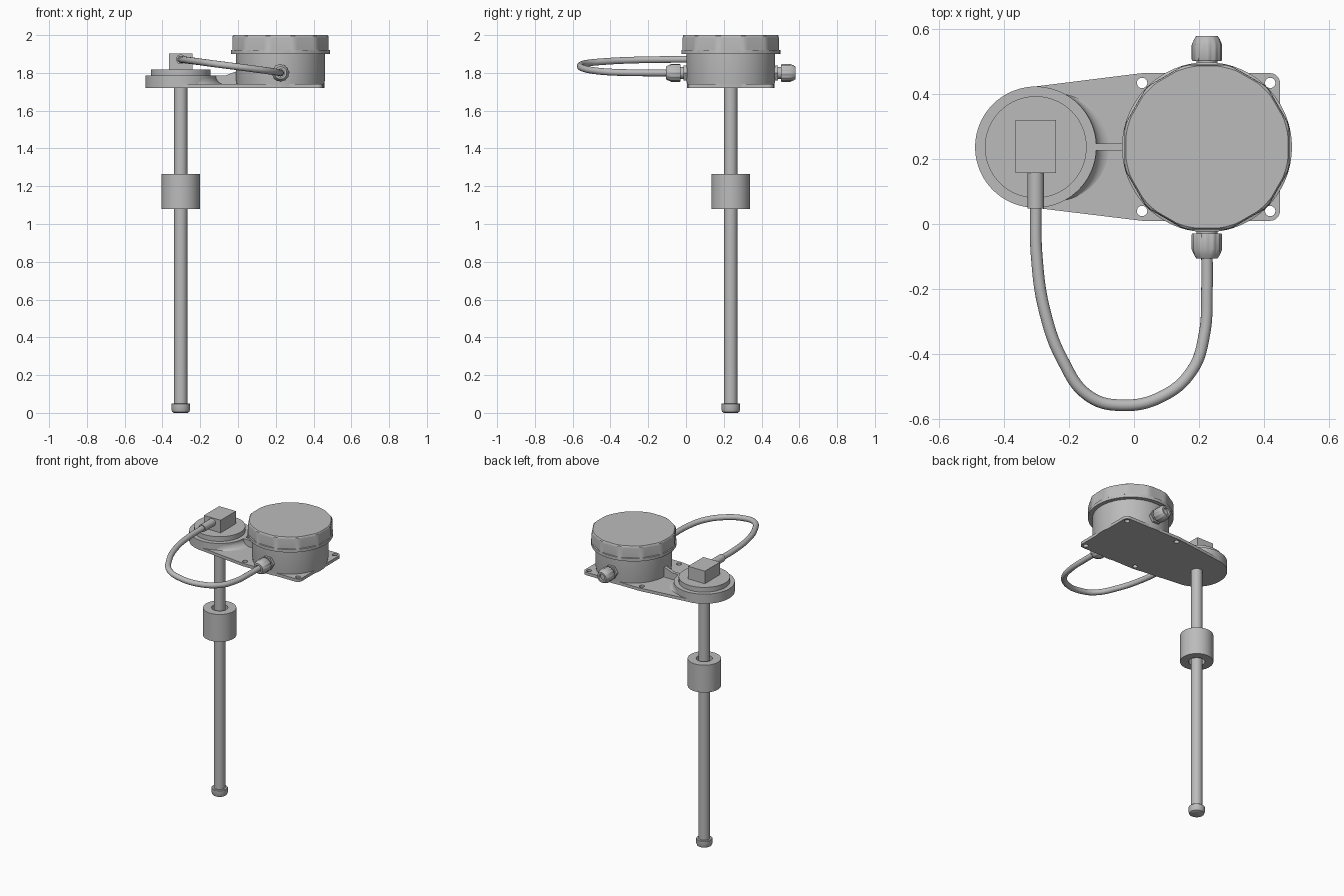
import bpy, bmesh
from math import pi, sin, cos, radians
from mathutils import Matrix, Vector

if "Cube" in bpy.data.objects:
    bpy.data.objects.remove(bpy.data.objects["Cube"], do_unlink=True)

grey = bpy.data.materials.new("plain grey")
grey.use_nodes = True
grey.diffuse_color = (0.5, 0.5, 0.5, 1)
grey.node_tree.nodes["Principled BSDF"].inputs["Base Color"].default_value = (0.5, 0.5, 0.5, 1)

ROD = Vector((-0.303, 0.237, 0))
HOUSING = Vector((0.225, 0.237, 0))
PLATE_Z = (1.72, 1.74)
HOLES = [(x, y) for x in (0.025, 0.42) for y in (0.04, 0.435)]


def finish(name, bm, matrix=Matrix(), smooth=True):
    """Turn a bmesh into a named, shaded object."""
    bmesh.ops.recalc_face_normals(bm, faces=bm.faces)
    mesh = bpy.data.meshes.new(name)
    bm.to_mesh(mesh)
    bm.free()
    mesh.transform(matrix)
    obj = bpy.data.objects.new(name, mesh)
    bpy.context.collection.objects.link(obj)
    mesh.materials.append(grey)
    if smooth:
        bpy.ops.object.select_all(action='DESELECT')
        obj.select_set(True)
        bpy.context.view_layer.objects.active = obj
        bpy.ops.object.shade_smooth_by_angle(angle=radians(32))
    return obj


def lathe(name, profile, matrix, sides=64, limit=None, closed=False):
    """Revolve (radius, height) points; limit(angle, r, z) may reshape the radius."""
    bm = bmesh.new()
    rings = []
    for r, z in profile:
        ring = []
        for i in range(sides):
            a = 2 * pi * i / sides
            k = limit(a, r, z) if limit else r
            ring.append(bm.verts.new((k * cos(a), k * sin(a), z)))
        rings.append(ring)
    pairs = list(zip(rings, rings[1:]))
    if closed:
        pairs.append((rings[-1], rings[0]))
    else:
        bm.faces.new(rings[0])
        bm.faces.new(rings[-1])
    for low, high in pairs:
        for i in range(sides):
            j = (i + 1) % sides
            bm.faces.new((low[i], low[j], high[j], high[i]))
    return finish(name, bm, matrix)


def prism(name, points, y0, y1):
    """Extrude an (x, z) outline along y."""
    bm = bmesh.new()
    face = bm.faces.new([bm.verts.new((x, y0, z)) for x, z in points])
    out = bmesh.ops.extrude_face_region(bm, geom=[face])
    moved = [v for v in out["geom"] if isinstance(v, bmesh.types.BMVert)]
    bmesh.ops.translate(bm, verts=moved, vec=(0, y1 - y0, 0))
    return finish(name, bm, smooth=False)


at_rod = Matrix.Translation(ROD)
at_housing = Matrix.Translation(HOUSING)

# Sensor rod, its end stop and the sliding float
lathe("rod", [(0.035, 0.03), (0.035, 1.74)], at_rod, 48)
lathe("rod_end_stop", [(0.036, 0), (0.045, 0.005), (0.05, 0.018), (0.05, 0.047), (0.047, 0.05)], at_rod, 48)
lathe("float", [(0.05, 1.08), (0.102, 1.08), (0.102, 1.265), (0.05, 1.265)], at_rod, closed=True)

# Round flange carrying the connector
lathe("flange", [(0.187, 1.72), (0.187, 1.785)], at_rod, 80)
lathe("flange_step", [(0.157, 1.78), (0.157, 1.817)], at_rod, 80)
prism("connector_box", [(-0.365, 1.81), (-0.24, 1.81), (-0.24, 1.902), (-0.365, 1.902)], 0.157, 0.32)

# Base plate wrapping the flange and the four screw corners
bm = bmesh.new()
circles = [(x, y, 0.03) for x, y in HOLES] + [(ROD.x, ROD.y, 0.186)]
for cx, cy, r in circles:
    for i in range(64):
        a = 2 * pi * i / 64
        for z in PLATE_Z:
            bm.verts.new((cx + r * cos(a), cy + r * sin(a), z))
hull = bmesh.ops.convex_hull(bm, input=bm.verts)
bmesh.ops.delete(bm, geom=[v for v in bm.verts if not v.link_faces], context='VERTS')
bmesh.ops.dissolve_limit(bm, angle_limit=0.01, verts=bm.verts, edges=bm.edges)
plate = finish("base_plate", bm)

# Screw holes through the plate corners
bm = bmesh.new()
for x, y in HOLES:
    bmesh.ops.create_cone(bm, cap_ends=True, segments=32, radius1=0.016, radius2=0.016,
                          depth=0.1, matrix=Matrix.Translation((x, y, 1.73)))
cutter = finish("hole_cutter", bm, smooth=False)
cutter.hide_render = True
cutter.hide_viewport = True
cut = plate.modifiers.new("screw_holes", 'BOOLEAN')
cut.object = cutter
cut.operation = 'DIFFERENCE'
cut.solver = 'EXACT'

# Concave fillet from the flange down to the plate, on the housing side only
bm = bmesh.new()
rows = []
for i in range(33):
    a = radians(-60 + 120 * i / 32)
    spread = 0.045 * cos(a * 1.5) + 0.002
    row = []
    for k in range(7):
        t = k / 6 * pi / 2
        r = 0.186 + spread * (1 - cos(t))
        row.append(bm.verts.new((r * cos(a), r * sin(a), 1.783 - 0.044 * sin(t))))
    rows.append(row)
for a, b in zip(rows, rows[1:]):
    for k in range(6):
        bm.faces.new((a[k], b[k], b[k + 1], a[k + 1]))
finish("flange_fillet", bm, at_rod)

# Narrow rib joining flange and housing
prism("joining_rib", [(-0.14, 1.73), (0.01, 1.73), (0.01, 1.815), (-0.03, 1.8), (-0.07, 1.785), (-0.14, 1.785)],
      0.226, 0.248)

# Housing body
lathe("housing_body", [(0.232, 1.72), (0.232, 1.745), (0.235, 1.76), (0.235, 1.91)], at_housing, 96)


# Lid with twelve shallow grip flats above a full round rim
def grip(a, r, z):
    if z < 1.921:
        return r
    step = pi / 6
    off = (a + step / 2) % step - step / 2
    return min(r, 0.2545 / cos(off) - (0.262 - r) * 0.5)


lathe("housing_lid", [(0.262, 1.9), (0.262, 1.92), (0.262, 1.922), (0.262, 1.985), (0.259, 1.995), (0.252, 2.0)],
      at_housing, 144, grip)

# Cable glands, front and back
for name, side in (("front", -1), ("back", 1)):
    turn = Matrix.Rotation(-side * pi / 2, 4, 'X')
    place = Matrix.Translation((HOUSING.x, HOUSING.y, 1.8)) @ turn
    lathe(name + "_gland_collar", [(0.046, 0.225), (0.046, 0.25)], place, 6)
    lathe(name + "_gland_thread", [(0.032, 0.23), (0.032, 0.28)], place, 32)
    lathe(name + "_gland_nut", [(0.045, 0.266), (0.047, 0.27), (0.047, 0.315), (0.04, 0.332), (0.033, 0.343), (0.022, 0.343), (0.022, 0.325)],
          place, 48, lambda a, r, z: r - (0.003 if z < 0.32 and int(a / pi * 12) % 2 else 0))

# Connector sleeve and looping cable
sleeve = Matrix.Translation((ROD.x, 0, 1.872)) @ Matrix.Rotation(-pi / 2, 4, 'X')
lathe("cable_sleeve", [(0.025, 0.048), (0.025, 0.165)], sleeve, 32)
path = [(-0.303, 0.07, 1.872), (-0.3, -0.1, 1.871), (-0.275, -0.27, 1.868), (-0.22, -0.42, 1.861),
        (-0.14, -0.53, 1.85), (-0.04, -0.559, 1.837), (0.09, -0.53, 1.82), (0.18, -0.45, 1.808),
        (0.217, -0.34, 1.802), (0.225, -0.2, 1.8), (0.225, -0.09, 1.8)]
curve = bpy.data.curves.new("cable", 'CURVE')
curve.dimensions = '3D'
curve.bevel_depth = 0.018
curve.bevel_resolution = 5
curve.resolution_u = 10
curve.use_fill_caps = True
spline = curve.splines.new('BEZIER')
spline.bezier_points.add(len(path) - 1)
for point, co in zip(spline.bezier_points, path):
    point.co = co
    point.handle_left_type = point.handle_right_type = 'AUTO'
curve.materials.append(grey)
bpy.context.collection.objects.link(bpy.data.objects.new("cable", curve))
